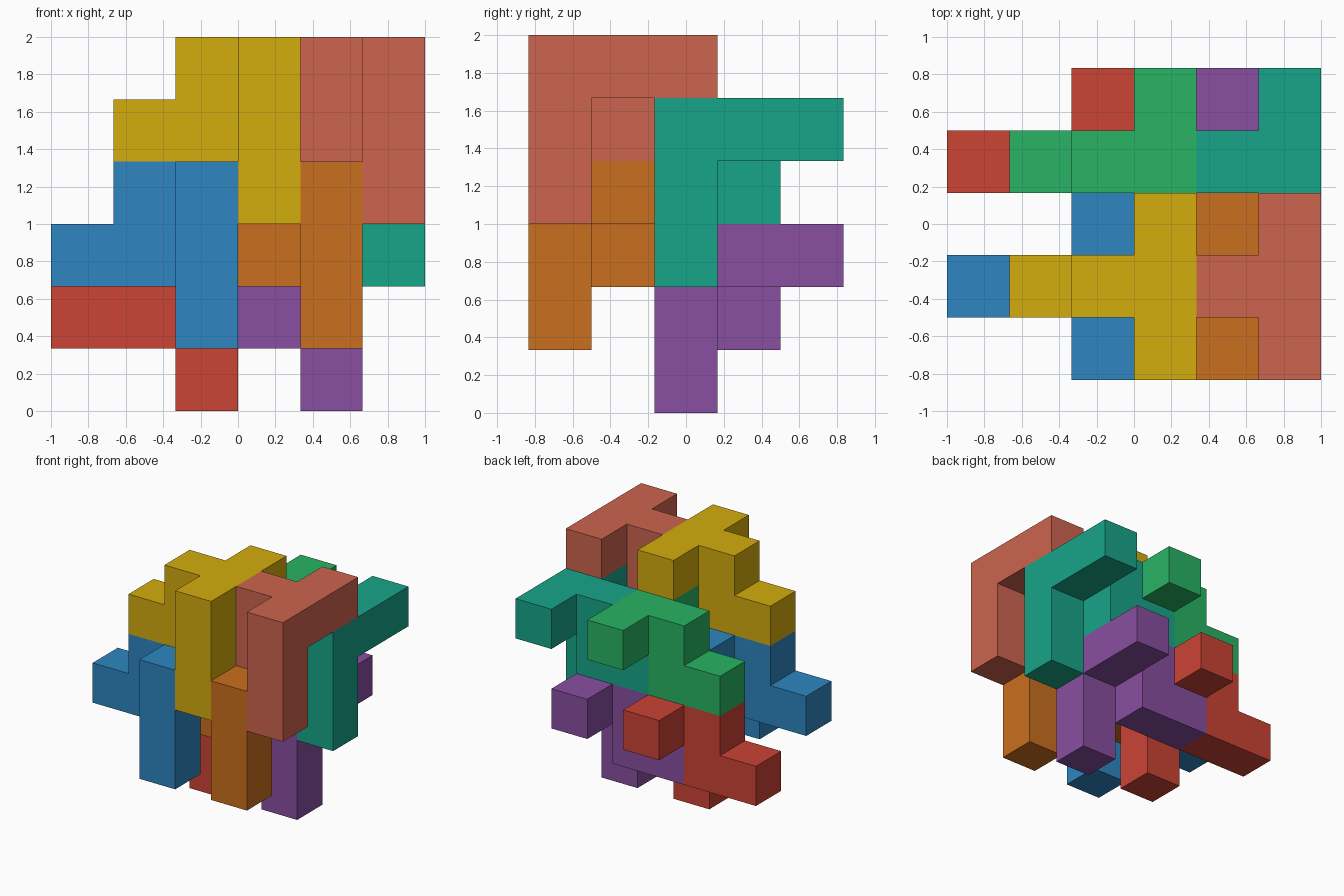
import bpy, bmesh
from mathutils import Vector

if "Cube" in bpy.data.objects:
    bpy.data.objects.remove(bpy.data.objects["Cube"])

U = 1 / 3  # edge length of one cube cell

# One eight-cell puzzle piece: top bar, front leg and stepped arm
PIECE = [(2, 0, 2), (2, 1, 2), (2, 2, 2), (2, 0, 1), (2, 0, 0),
         (1, 1, 2), (1, 1, 1), (0, 1, 1)]
DIRS = [Vector(d) for d in ((1, 0, 0), (-1, 0, 0), (0, 1, 0),
                            (0, -1, 0), (0, 0, 1), (0, 0, -1))]


def linear(c):
    c /= 255
    return c / 12.92 if c <= 0.04045 else ((c + 0.055) / 1.055) ** 2.4


def make_piece(name, offset, rgb):
    """Build the outer skin of the piece, shifted by whole cells."""
    bm = bmesh.new()
    for cell in PIECE:
        centre = Vector(cell) + Vector((0.5, 0.5, 0.5)) + Vector(offset)
        for d in DIRS:
            if tuple(int(c) for c in Vector(cell) + d) in PIECE:
                continue
            a = Vector((d.y, d.z, d.x))
            b = d.cross(a)
            ring = [centre + (d + a * s + b * t) / 2
                    for s, t in ((1, 1), (-1, 1), (-1, -1), (1, -1))]
            bm.faces.new([bm.verts.new((p - Vector((3, 2.5, 0))) * U) for p in ring])
    # Weld cells and merge coplanar faces
    bmesh.ops.remove_doubles(bm, verts=bm.verts, dist=1e-4)
    bmesh.ops.dissolve_limit(bm, angle_limit=0.01, verts=bm.verts, edges=bm.edges)
    mesh = bpy.data.meshes.new(name)
    bm.to_mesh(mesh)
    bm.free()
    mat = bpy.data.materials.new(name + "_colour")
    mat.diffuse_color = (*map(linear, rgb), 1)
    mat.use_nodes = True
    mat.node_tree.nodes["Principled BSDF"].inputs["Base Color"].default_value = mat.diffuse_color
    mesh.materials.append(mat)
    bpy.context.collection.objects.link(bpy.data.objects.new(name, mesh))


# Eight interlocking copies: (left colour, right colour) per lattice row
ROWS = [
    ((1, 0, 3), ("yellow", (212, 172, 13)), ("salmon", (205, 100, 78))),
    ((1, 2, 2), ("green", (40, 180, 99)), ("teal", (23, 165, 137))),
    ((0, 0, 1), ("blue", (46, 134, 193)), ("orange", (202, 111, 30))),
    ((0, 2, 0), ("red", (203, 67, 53)), ("purple", (136, 78, 160))),
]
for (x, y, z), *pair in ROWS:
    for i, (colour, rgb) in enumerate(pair):
        make_piece(colour + "_puzzle_piece", (x + 2 * i, y, z), rgb)
